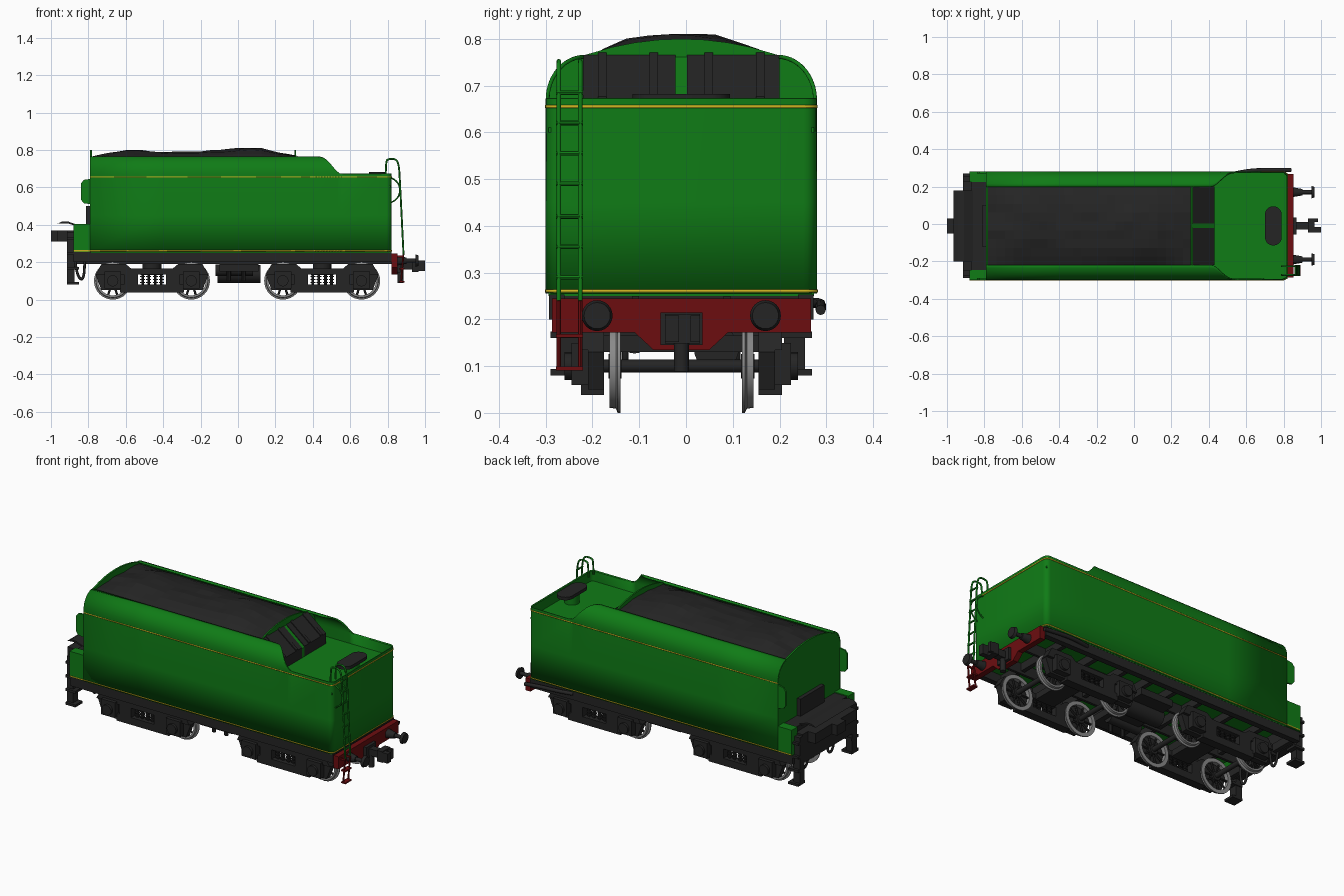
import bpy, bmesh, math
from mathutils import Vector, noise

if "Cube" in bpy.data.objects:
    bpy.data.objects.remove(bpy.data.objects["Cube"])

C = -0.01  # centre line of the body in y


def material(name, rgb):
    m = bpy.data.materials.new(name)
    m.diffuse_color = (*rgb, 1)
    m.use_nodes = True
    m.node_tree.nodes["Principled BSDF"].inputs["Base Color"].default_value = m.diffuse_color
    return m


GREEN = material("green", (0.005, 0.2, 0.008))
BLACK = material("black", (0.018, 0.018, 0.018))
RED = material("dark red", (0.15, 0.004, 0.005))
YELLOW = material("yellow", (0.6, 0.45, 0.015))
STEEL = material("steel", (0.25, 0.25, 0.25))


def done(bm, name, mat, smooth=True, thick=0):
    bmesh.ops.recalc_face_normals(bm, faces=bm.faces)
    me = bpy.data.meshes.new(name)
    bm.to_mesh(me)
    bm.free()
    me.materials.append(mat)
    ob = bpy.data.objects.new(name, me)
    bpy.context.collection.objects.link(ob)
    if thick:
        mod = ob.modifiers.new("thickness", 'SOLIDIFY')
        mod.thickness, mod.offset = thick, 0
    if smooth:
        bpy.ops.object.select_all(action='DESELECT')
        ob.select_set(True)
        bpy.context.view_layer.objects.active = ob
        bpy.ops.object.shade_smooth_by_angle(angle=math.radians(35))
    return ob


def prism(bm, pts, axis, a, b):
    """Extrude a profile: (x,z) along y, or (y,z) along x."""
    put = (lambda p, t: (p[0], t, p[1])) if axis == 'y' else (lambda p, t: (t, p[0], p[1]))
    va, vb = [[bm.verts.new(put(p, t)) for p in pts] for t in (a, b)]
    bm.faces.new(va)
    bm.faces.new(vb[::-1])
    for i in range(len(pts)):
        j = (i + 1) % len(pts)
        bm.faces.new((va[i], vb[i], vb[j], va[j]))


def box(bm, x0, x1, y0, y1, z0, z1):
    prism(bm, [(x0, z0), (x1, z0), (x1, z1), (x0, z1)], 'y', y0, y1)


def cyl(bm, p, q, r, seg=16, r2=None):
    p, q = Vector(p), Vector(q)
    d = q - p
    m = d.to_track_quat('Z', 'Y').to_matrix().to_4x4()
    m.translation = (p + q) / 2
    bmesh.ops.create_cone(bm, cap_ends=True, segments=seg, radius1=r,
                          radius2=r if r2 is None else r2, depth=d.length, matrix=m)


def tube(name, pts, r, mat):
    cu = bpy.data.curves.new(name, 'CURVE')
    cu.dimensions, cu.bevel_depth, cu.bevel_resolution = '3D', r, 2
    cu.use_fill_caps = True
    s = cu.splines.new('NURBS')
    s.points.add(len(pts) - 1)
    for sp, p in zip(s.points, pts):
        sp.co = (*p, 1)
    s.order_u, s.use_endpoint_u = 3, True
    cu.materials.append(mat)
    bpy.context.collection.objects.link(bpy.data.objects.new(name, cu))


# ---- tank sides: U-shaped plan, curved-in top that sweeps down at the rear
def plan(half, rear, r=0.025):
    side = [(x, -half) for x in [-0.79, -0.4, 0, 0.3] + [0.41 + 0.015 * i for i in range(11)] + [rear - r]]
    side += [(rear - r + r * math.sin(a), -half + r - r * math.cos(a))
             for a in [math.pi / 10 * k for k in range(1, 6)]]
    return side + [(x, -y) for x, y in reversed(side)]


def sheet(name, half, rear, section, mat, thick):
    bm = bmesh.new()
    cols = []
    for x, y in plan(half, rear):
        s = 1 if y > 0 else -1
        cols.append([bm.verts.new((x, C + y - s * d, z)) for d, z in section(x)])
    for a, b in zip(cols, cols[1:]):
        for i in range(len(a) - 1):
            bm.faces.new((a[i], b[i], b[i + 1], a[i + 1]))
    return done(bm, name, mat, True, thick)


def tank_section(x):
    t = min(max((x - 0.41) / 0.15, 0), 1)
    top = math.pi / 2 * (1 - t * t * (3 - 2 * t)) * 0.98
    arc = [top * i / 8 for i in range(9)]
    return [(0, 0.255), (0, 0.45)] + [(0.08 * (1 - math.cos(a)), 0.67 + 0.092 * math.sin(a)) for a in arc]


sheet("tank_shell", 0.286, 0.818, tank_section, GREEN, 0.008)
for nm, z in (("lower", 0.258), ("upper", 0.652)):
    sheet(nm + "_lining_stripe", 0.29, 0.822, lambda x: [(0, z), (0, z + 0.006)], YELLOW, 0.003)

# ---- arched end plate and coal bulkhead
def arch(bottom):
    half = [(0.288, bottom)] + [(0.208 + 0.08 * math.cos(a), 0.67 + 0.095 * math.sin(a))
                                for a in [math.pi / 2 * i / 8 for i in range(9)]]
    half += [(y, 0.80 - 0.035 * (y / 0.208) ** 2) for y in (0.15, 0.1, 0.05)]
    return [(C + y, z) for y, z in half] + [(C, 0.80)] + [(C - y, z) for y, z in reversed(half)]


bm = bmesh.new()
prism(bm, arch(0.255), 'x', -0.79, -0.78)
prism(bm, arch(0.6), 'x', 0.303, 0.311)
done(bm, "arched_end_plates", GREEN)

bm = bmesh.new()
box(bm, -0.785, 0.815, C - 0.284, C + 0.284, 0.25, 0.26)
box(bm, 0.305, 0.815, C - 0.284, C + 0.284, 0.60, 0.61)
prism(bm, [(0.31, 0.6), (0.31, 0.762), (0.43, 0.665), (0.43, 0.6)], 'y', C - 0.012, C + 0.012)
cyl(bm, (0.745, C, 0.6), (0.745, C, 0.665), 0.04)
done(bm, "floor_and_rear_deck", GREEN)

# ---- cab side wings at the front end
bm = bmesh.new()
for s in (-1, 1):
    y0, y1 = C + s * 0.235, C + s * 0.29
    box(bm, -0.88, -0.79, y0, y1, 0.255, 0.405)
    prism(bm, [(-0.79, 0.51), (-0.825, 0.515), (-0.84, 0.535), (-0.84, 0.62), (-0.825, 0.64), (-0.79, 0.645)],
          'y', C + s * 0.28, C + s * 0.29)
done(bm, "front_wings", GREEN)
bm = bmesh.new()
for s in (-1, 1):
    box(bm, -0.88, -0.79, C + s * 0.289, C + s * 0.292, 0.258, 0.264)
done(bm, "wing_stripes", YELLOW, False)

# ---- coal load: rough low-poly heap
CREST = [(-0.78, 0.765), (-0.6, 0.80), (-0.4, 0.79), (-0.2, 0.793), (0, 0.81), (0.12, 0.808), (0.31, 0.768)]
bm = bmesh.new()
rows = []
for i in range(25):
    x = -0.78 + 1.088 * i / 24
    k = next(k for k in range(6) if x <= CREST[k + 1][0])
    (xa, za), (xb, zb) = CREST[k], CREST[k + 1]
    crest = za + (zb - za) * (x - xa) / (xb - xa)
    row = []
    for j in range(10):
        v = -1 + 2 * j / 9
        n = noise.noise(Vector((x * 6, v * 2.2, 3)))
        z = 0.752 + (crest - 0.752) * (1 - abs(v) ** 2.2) + 0.016 * n * (1 - v * v)
        row.append(bm.verts.new((x, C + 0.212 * v, min(z, 0.81))))
    rows.append(row)
for a, b in zip(rows, rows[1:]):
    for j in range(9):
        bm.faces.new((a[j], b[j], b[j + 1], a[j + 1]))
done(bm, "coal", BLACK, False)

# ---- sloping coal doors with hinges, water filler lid
bm = bmesh.new()
for s in (-1, 1):
    prism(bm, [(0.312, 0.61), (0.312, 0.765), (0.43, 0.67), (0.43, 0.61)], 'y', C + s * 0.012, C + s * 0.21)
    for y in (0.05, 0.16):
        prism(bm, [(0.312, 0.76), (0.312, 0.771), (0.43, 0.677), (0.43, 0.66)], 'y', C + s * y, C + s * (y + 0.018))
done(bm, "coal_doors", BLACK, False)
bm = bmesh.new()
lid = [(0.745 + 0.045 * math.cos(a), C + (0.06 if math.sin(a) > 0 else -0.06) + 0.045 * math.sin(a))
       for a in [math.pi * (i + 0.5) / 12 for i in range(24)]]
va, vb = [[bm.verts.new((x, y, z)) for x, y in lid] for z in (0.664, 0.682)]
bm.faces.new(va)
bm.faces.new(vb)
for i in range(24):
    bm.faces.new((va[i - 1], va[i], vb[i], vb[i - 1]))
done(bm, "filler_lid", BLACK)

# ---- front platform, buffing block, corner steps
bm = bmesh.new()
box(bm, -0.915, -0.87, C - 0.24, C + 0.24, 0.2, 0.37)
box(bm, -0.965, -0.9, C - 0.19, C + 0.19, 0.31, 0.37)
box(bm, -1.0, -0.96, C - 0.04, C + 0.04, 0.31, 0.37)
box(bm, -0.87, -0.79, C - 0.235, C + 0.235, 0.36, 0.40)
box(bm, -0.812, -0.79, C - 0.11, C + 0.11, 0.4, 0.5)
prism(bm, [(-0.965, 0.405), (-0.94, 0.418), (-0.91, 0.418), (-0.86, 0.4), (-0.86, 0.39), (-0.91, 0.408),
           (-0.94, 0.408)], 'y', C - 0.19, C + 0.19)
for s in (-1, 1):
    box(bm, -0.915, -0.875, C + s * 0.22, C + s * 0.265, 0.09, 0.36)
    for z in (0.08, 0.16, 0.24, 0.32):
        box(bm, -0.915, -0.85, C + s * 0.215, C + s * 0.28, z, z + 0.014)
done(bm, "front_platform_and_steps", BLACK, False)
for s in (-1, 1):
    tube("front_hose", [(-0.87, C + s * 0.12, 0.2), (-0.86, C + s * 0.12, 0.12), (-0.82, C + s * 0.12, 0.1),
                        (-0.82, C + s * 0.12, 0.21)], 0.007, BLACK)

# ---- underframe: sills, cross members, tanks between the bogies
bm = bmesh.new()
for s in (-1, 1):
    box(bm, -0.88, 0.82, C + s * 0.25, C + s * 0.283, 0.2, 0.253)
    box(bm, -0.87, 0.82, C + s * 0.09, C + s * 0.105, 0.19, 0.25)
for x in (-0.86, -0.66, -0.46, -0.25, -0.08, 0.08, 0.25, 0.45, 0.66, 0.8):
    box(bm, x - 0.012, x + 0.012, C - 0.26, C + 0.26, 0.205, 0.25)
cyl(bm, (-0.11, 0.065, 0.137), (0.12, 0.065, 0.137), 0.048, 24)
cyl(bm, (-0.12, -0.11, 0.157), (0.08, -0.11, 0.157), 0.03, 20)
box(bm, -0.1, 0.11, C - 0.2, C + 0.2, 0.15, 0.19)
for x in (-0.05, 0.03):
    cyl(bm, (x, -0.15, 0.19), (x, -0.15, 0.1), 0.012, 10)
done(bm, "underframe", BLACK)

# ---- bogies with wheels
def ring(bm, x, y, z, profile, n=32):
    loops = [[bm.verts.new((x + r * math.cos(a), y + dy, z + r * math.sin(a))) for r, dy in profile]
             for a in [2 * math.pi * i / n for i in range(n)]]
    for i in range(n):
        a, b = loops[i - 1], loops[i]
        for j in range(len(profile)):
            bm.faces.new((a[j - 1], a[j], b[j], b[j - 1]))


for nm, bx in (("front", -0.46), ("rear", 0.45)):
    tyres, bm = bmesh.new(), bmesh.new()
    for wx in (bx - 0.21, bx + 0.21):
        cyl(bm, (wx, C - 0.22, 0.1), (wx, C + 0.22, 0.1), 0.014)
        for s in (-1, 1):
            ring(tyres, wx, C + s * 0.142, 0.1, [(0.078, -s * 0.012), (0.1, -s * 0.012), (0.1, -s * 0.006),
                                                 (0.091, -s * 0.002), (0.089, s * 0.012), (0.078, s * 0.012)])
            cyl(bm, (wx, C + s * 0.128, 0.1), (wx, C + s * 0.156, 0.1), 0.026)
            for k in range(10):
                a = math.pi * 2 * k / 10
                c, d = math.cos(a), math.sin(a)
                cyl(bm, (wx + 0.02 * c, C + s * 0.142, 0.1 + 0.02 * d),
                    (wx + 0.08 * c, C + s * 0.142, 0.1 + 0.08 * d), 0.006, 6)
            # axlebox with round cover and horn guides
            y = lambda o: C + s * o
            prism(bm, [(wx - 0.09, 0.13), (wx - 0.06, 0.05), (wx + 0.06, 0.05), (wx + 0.09, 0.13),
                       (wx + 0.06, 0.19), (wx - 0.06, 0.19)], 'y', y(0.165), y(0.2))
            box(bm, wx - 0.045, wx + 0.045, y(0.19), y(0.235), 0.06, 0.15)
            cyl(bm, (wx, y(0.23), 0.1), (wx, y(0.25), 0.1), 0.03)
    for s in (-1, 1):
        y0, y1 = C + s * 0.165, C + s * 0.215
        prism(bm, [(bx - 0.3, 0.135), (bx - 0.27, 0.19), (bx - 0.14, 0.19), (bx - 0.11, 0.165), (bx + 0.11, 0.165),
                   (bx + 0.14, 0.19), (bx + 0.27, 0.19), (bx + 0.3, 0.135)], 'y', y0, y1)
        box(bm, bx - 0.17, bx + 0.17, y0, y1, 0.038, 0.08)
        for t in (-1, 1):
            box(bm, bx + t * 0.075, bx + t * 0.15, y0, y1, 0.07, 0.14)
        for k in (-0.05, -0.018, 0.018, 0.05):
            cyl(bm, (bx + k, C + s * 0.19, 0.075), (bx + k, C + s * 0.19, 0.14), 0.007, 8)
            for z in (0.088, 0.104, 0.12):
                cyl(bm, (bx + k, C + s * 0.19, z), (bx + k, C + s * 0.19, z + 0.007), 0.014, 10)
    box(bm, bx - 0.06, bx + 0.06, C - 0.17, C + 0.17, 0.13, 0.165)
    cyl(bm, (bx, C, 0.16), (bx, C, 0.21), 0.05)
    done(bm, nm + "_bogie", BLACK)
    done(tyres, nm + "_wheel_tyres", STEEL)

# ---- rear buffer beam, buffers and coupler
bm = bmesh.new()
prism(bm, [(C - 0.277, 0.245), (C - 0.277, 0.172), (C - 0.1, 0.172), (C - 0.06, 0.135), (C + 0.06, 0.135),
           (C + 0.1, 0.172), (C + 0.277, 0.172), (C + 0.277, 0.245)], 'x', 0.82, 0.852)
done(bm, "buffer_beam", RED, False)
bm = bmesh.new()
for s in (-1, 1):
    y = C + s * 0.18
    cyl(bm, (0.85, y, 0.208), (0.9, y, 0.208), 0.026, 20, 0.017)
    cyl(bm, (0.9, y, 0.208), (0.95, y, 0.208), 0.011)
    cyl(bm, (0.95, y, 0.208), (0.965, y, 0.208), 0.033, 24, 0.028)
box(bm, 0.85, 0.87, C - 0.045, C + 0.045, 0.145, 0.215)
box(bm, 0.87, 0.94, C - 0.02, C + 0.02, 0.16, 0.2)
box(bm, 0.93, 0.965, C - 0.035, C + 0.04, 0.148, 0.212)
box(bm, 0.96, 1.0, C - 0.035, C - 0.005, 0.152, 0.208)
box(bm, 0.96, 0.985, C + 0.02, C + 0.04, 0.152, 0.208)
cyl(bm, (0.87, C, 0.16), (0.87, C, 0.088), 0.016, 12)
done(bm, "buffers_and_coupler", BLACK)
tube("side_pipe", [(0.54, 0.27, 0.235), (0.62, 0.288, 0.235), (0.75, 0.288, 0.23), (0.84, 0.288, 0.22)], 0.011, BLACK)

# ---- ladder with hooked rails, and red step below
green, red = bmesh.new(), bmesh.new()
Y0, Y1 = -0.272, -0.226
for y in (Y0, Y1):
    tube("ladder_rail", [(0.79, y, 0.66), (0.79, y, 0.74), (0.805, y, 0.752), (0.845, y, 0.752), (0.86, y, 0.72),
                         (0.865, y, 0.65), (0.885, y, 0.24)], 0.005, GREEN)
    tube("ladder_stay", [(0.82, y, 0.65), (0.865, y, 0.63), (0.865, y, 0.54), (0.82, y, 0.52)], 0.004, GREEN)
    cyl(red, (0.884, y, 0.24), (0.872, y, 0.095), 0.005, 8)
    box(red, 0.845, 0.886, y - 0.004, y + 0.004, 0.225, 0.235)
for z in (0.29, 0.355, 0.42, 0.49, 0.555, 0.62, 0.685):
    x = 0.885 - (z - 0.24) * 0.05
    cyl(green, (x, Y0 - 0.006, z), (x, Y1 + 0.006, z), 0.005, 8)
for z in (0.095, 0.165):
    box(red, 0.862, 0.89, Y0 - 0.006, Y1 + 0.006, z - 0.004, z + 0.004)
done(green, "ladder_rungs", GREEN)
done(red, "rear_step", RED, False)
